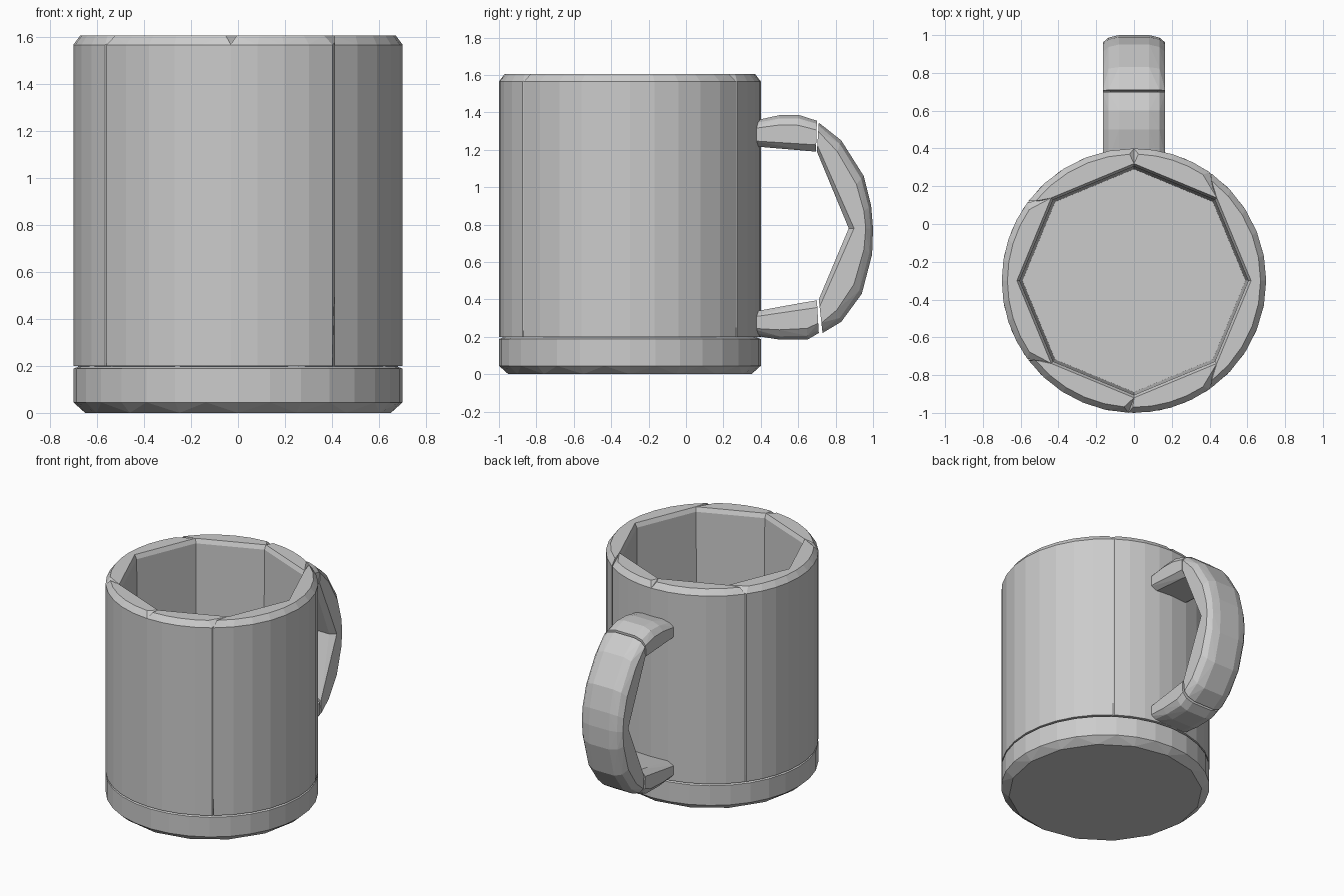
import bpy, bmesh
from math import sin, cos, radians, pi

cube = bpy.data.objects.get("Cube")
if cube:
    bpy.data.objects.remove(cube, do_unlink=True)

grey = bpy.data.materials.new("light grey ceramic")
grey.use_nodes = True
colour = (0.6, 0.6, 0.6, 1)
grey.diffuse_color = colour
grey.node_tree.nodes["Principled BSDF"].inputs["Base Color"].default_value = colour

AXIS_Y = -0.3      # centre of the cup
R = 0.7            # outer radius
FLOOR, TOP = 0.2, 1.605


def polar(r, deg, z):
    a = radians(deg)
    return (r * cos(a), AXIS_Y + r * sin(a), z)


def arc(r, start, end, z, steps):
    return [polar(r, start + (end - start) * i / steps, z) for i in range(steps + 1)]


def hull(name, points):
    """Flat shaded convex block around the points."""
    bm = bmesh.new()
    for p in points:
        bm.verts.new(p)
    res = bmesh.ops.convex_hull(bm, input=bm.verts[:])
    loose = {g for g in res["geom_interior"] + res["geom_unused"]
             if isinstance(g, bmesh.types.BMVert)}
    bmesh.ops.delete(bm, geom=list(loose), context="VERTS")
    bmesh.ops.dissolve_limit(bm, angle_limit=radians(0.5), verts=bm.verts[:], edges=bm.edges[:])
    bmesh.ops.recalc_face_normals(bm, faces=bm.faces[:])
    mesh = bpy.data.meshes.new(name)
    bm.to_mesh(mesh)
    bm.free()
    mesh.materials.append(grey)
    obj = bpy.data.objects.new(name, mesh)
    bpy.context.collection.objects.link(obj)
    return obj


# Base: round block with a coarser, chamfered foot
hull("base", arc(R - 0.05, 0, 360, 0, 16)[:-1]
     + arc(R, 0, 360, 0.045, 32)[:-1]
     + arc(R, 0, 360, FLOOR - 0.012, 32)[:-1]
     + arc(R - 0.03, 0, 360, FLOOR, 32)[:-1])

# Wall: eight panels, octagonal inside and round outside
# each joint: outer angle, seam half gap, notch at the rim
joints = [(0, 0, 0), (54.6, 0.4, 2), (90, 0, 2), (143.4, 0.4, 2),
          (180, 0, 0), (216.6, 0.4, 2), (267.5, 0, 2), (305.4, 0.4, 2), (360, 0, 0)]
for i in range(8):
    (a0, gap0, notch0), (a1, gap1, notch1) = joints[i], joints[i + 1]
    start, end = a0 + gap0, a1 - gap1
    steps = max(3, round((end - start) / 10))
    points = arc(R, start, end, FLOOR, steps) + arc(R, start, end, TOP - 0.04, steps)
    points += arc(R - 0.03, start + notch0, end - notch1, TOP, steps)
    for r, z in ((0.59, FLOOR - 0.01), (0.605, TOP - 0.03), (0.62, TOP)):
        points += [polar(r, 45 * i, z), polar(r, 45 * (i + 1), z)]
    hull(f"wall_panel_{i + 1}", points)


# Handle: four blocks, each spanned by sections from an inner to an outer point
def section(inner, outer):
    pts = []
    for x, t in ((0.125, 0), (0.165, 0.22), (0.165, 0.7), (0.135, 0.9), (0.08, 1)):
        y = inner[0] + (outer[0] - inner[0]) * t
        z = inner[1] + (outer[1] - inner[1]) * t
        pts += [(x, y, z), (-x, y, z)]
    return pts


handle = {
    "handle_top_arm": [((0.34, 1.22), (0.34, 1.35)), ((0.50, 1.21), (0.50, 1.385)),
                       ((0.60, 1.2), (0.60, 1.387)), ((0.695, 1.19), (0.70, 1.355))],
    "handle_upper_curve": [((0.70, 1.19), (0.71, 1.345)), ((0.76, 1.05), (0.83, 1.25)),
                           ((0.82, 0.91), (0.95, 1.06)), ((0.86, 0.81), (0.99, 0.90)),
                           ((0.87, 0.78), (1.0, 0.78))],
    "handle_lower_curve": [((0.87, 0.78), (1.0, 0.78)), ((0.85, 0.73), (0.995, 0.64)),
                           ((0.80, 0.60), (0.94, 0.43)), ((0.75, 0.49), (0.83, 0.28)),
                           ((0.71, 0.40), (0.73, 0.22))],
    "handle_bottom_arm": [((0.70, 0.395), (0.71, 0.22)), ((0.64, 0.385), (0.65, 0.185)),
                          ((0.50, 0.36), (0.50, 0.185)), ((0.34, 0.33), (0.34, 0.21))],
}
for name, sections in handle.items():
    hull(name, [p for s in sections for p in section(*s)])
